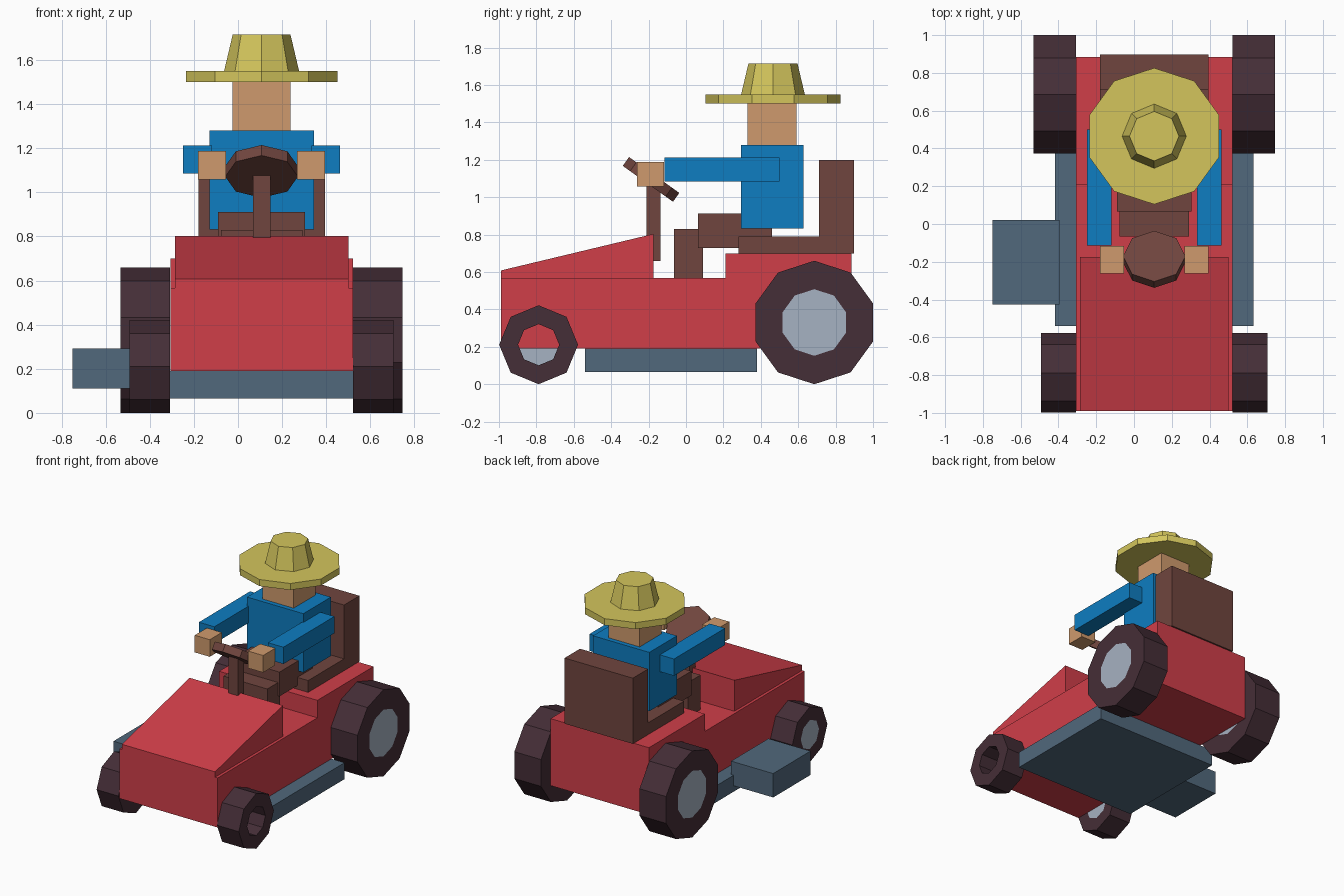
import bpy
import bmesh
from math import cos, sin, pi, radians
from mathutils import Matrix

old = bpy.data.objects.get("Cube")
if old:
    bpy.data.objects.remove(old, do_unlink=True)

MID = 0.107  # centre line of the tractor in x


def material(name, rgb):
    """Flat material from an sRGB triple."""
    lin = [((c / 255 + 0.055) / 1.055) ** 2.4 for c in rgb]
    m = bpy.data.materials.new(name)
    m.use_nodes = True
    m.diffuse_color = (*lin, 1)
    m.node_tree.nodes["Principled BSDF"].inputs["Base Color"].default_value = (*lin, 1)
    return m


RED = material("red paint", (208, 62, 73))
TYRE = material("dark rubber", (69, 46, 55))
STEEL = material("light steel", (166, 178, 194))
SLATE = material("slate metal", (81, 104, 124))
BROWN = material("brown", (112, 69, 62))
BLUE = material("blue shirt", (14, 125, 193))
SKIN = material("skin", (207, 154, 109))
STRAW = material("straw", (211, 197, 92))


def add(name, bm, mat):
    bmesh.ops.recalc_face_normals(bm, faces=bm.faces[:])
    mesh = bpy.data.meshes.new(name)
    bm.to_mesh(mesh)
    bm.free()
    mesh.materials.append(mat)
    obj = bpy.data.objects.new(name, mesh)
    bpy.context.collection.objects.link(obj)
    return obj


def prism(name, x, profile, mat):
    """Extrude a (y, z) side profile across an x range."""
    bm = bmesh.new()
    a, b = [[bm.verts.new((px, y, z)) for y, z in profile] for px in x]
    n = len(profile)
    bm.faces.new(a)
    bm.faces.new(b)
    for i in range(n):
        j = (i + 1) % n
        bm.faces.new((a[i], a[j], b[j], b[i]))
    return add(name, bm, mat)


def box(name, x, y, z, mat):
    return prism(name, x, [(y[0], z[0]), (y[1], z[0]), (y[1], z[1]), (y[0], z[1])], mat)


def frustum(name, sides, r1, r2, depth, matrix, mat):
    bm = bmesh.new()
    bmesh.ops.create_cone(bm, cap_ends=True, segments=sides, radius1=r1,
                          radius2=r2, depth=depth, matrix=matrix)
    return add(name, bm, mat)


def polygon(sides, r, y, z):
    """Regular polygon with a corner at the top."""
    return [(y + r * sin(2 * pi * i / sides), z + r * cos(2 * pi * i / sides))
            for i in range(sides)]


def tyre(name, x, sides, r, hole, y):
    """Ring with a polygonal opening, standing on the ground."""
    bm = bmesh.new()
    loops = [[bm.verts.new((px, *p)) for p in polygon(sides, rad, y, r)]
             for px, rad in ((x[0], r), (x[1], r), (x[1], hole), (x[0], hole))]
    for k in range(4):
        a, b = loops[k], loops[(k + 1) % 4]
        for i in range(sides):
            j = (i + 1) % sides
            bm.faces.new((a[i], a[j], b[j], b[i]))
    return add(name, bm, TYRE)


def mirrored(x):
    return (2 * MID - x[1], 2 * MID - x[0])


# Body: chassis with raised rear, and sloping hood
prism("chassis", (-0.307, 0.522), [(-0.99, 0.19), (0.885, 0.19), (0.885, 0.70),
                                   (0.21, 0.70), (0.21, 0.567), (-0.99, 0.567)], RED)
prism("hood", (-0.285, 0.50), [(-0.99, 0.567), (-0.175, 0.567),
                               (-0.175, 0.803), (-0.99, 0.608)], RED)

# Mower deck and side chute
box("mower_deck", (-0.417, 0.632), (-0.54, 0.38), (0.065, 0.19), SLATE)
box("discharge_chute", (-0.75, -0.395), (-0.427, 0.022), (0.11, 0.292), SLATE)

# Wheels; the left front one has an open centre
for side in ("left", "right"):
    rear_x, front_x = (0.522, 0.746), (0.522, 0.706)
    if side == "right":
        rear_x, front_x = mirrored(rear_x), mirrored(front_x)
    tyre(side + "_rear_tyre", rear_x, 10, 0.33, 0.178, 0.686)
    prism(side + "_rear_hub", rear_x, polygon(10, 0.178, 0.686, 0.33), STEEL)
    tyre(side + "_front_tyre", front_x, 8, 0.211, 0.11, -0.788)
    if side == "right":
        prism("right_front_hub", front_x, polygon(8, 0.11, -0.788, 0.211), STEEL)

# Seat
box("seat_base", (-0.18, 0.395), (0.28, 0.80), (0.70, 0.79), BROWN)
box("seat_back", (-0.18, 0.395), (0.712, 0.897), (0.70, 1.20), BROWN)

# Steering column and tilted wheel
box("steering_column", (0.067, 0.147), (-0.21, -0.137), (0.66, 1.08), BROWN)
tilt = Matrix.Translation((MID, -0.187, 1.095)) @ Matrix.Rotation(radians(-35.5), 4, "X")
frustum("steering_wheel", 8, 0.165, 0.165, 0.058, tilt, BROWN)

# Driver
box("shins", (-0.078, 0.292), (-0.065, 0.09), (0.567, 0.83), BROWN)
box("thighs", (-0.09, 0.304), (0.065, 0.46), (0.727, 0.912), BROWN)
box("torso", (-0.13, 0.344), (0.295, 0.627), (0.832, 1.28), BLUE)
box("head", (-0.024, 0.238), (0.33, 0.592), (1.28, 1.50), SKIN)
for side in ("left", "right"):
    arm_x, hand_x = (0.333, 0.463), (0.268, 0.395)
    if side == "right":
        arm_x, hand_x = mirrored(arm_x), mirrored(hand_x)
    box(side + "_arm", arm_x, (-0.115, 0.50), (1.085, 1.213), BLUE)
    box(side + "_hand", hand_x, (-0.262, -0.117), (1.058, 1.188), SKIN)

# Straw hat
frustum("hat_brim", 10, 0.361, 0.361, 0.05, Matrix.Translation((MID, 0.465, 1.525)), STRAW)
frustum("hat_crown", 8, 0.17, 0.131, 0.165, Matrix.Translation((MID, 0.465, 1.6325)), STRAW)
